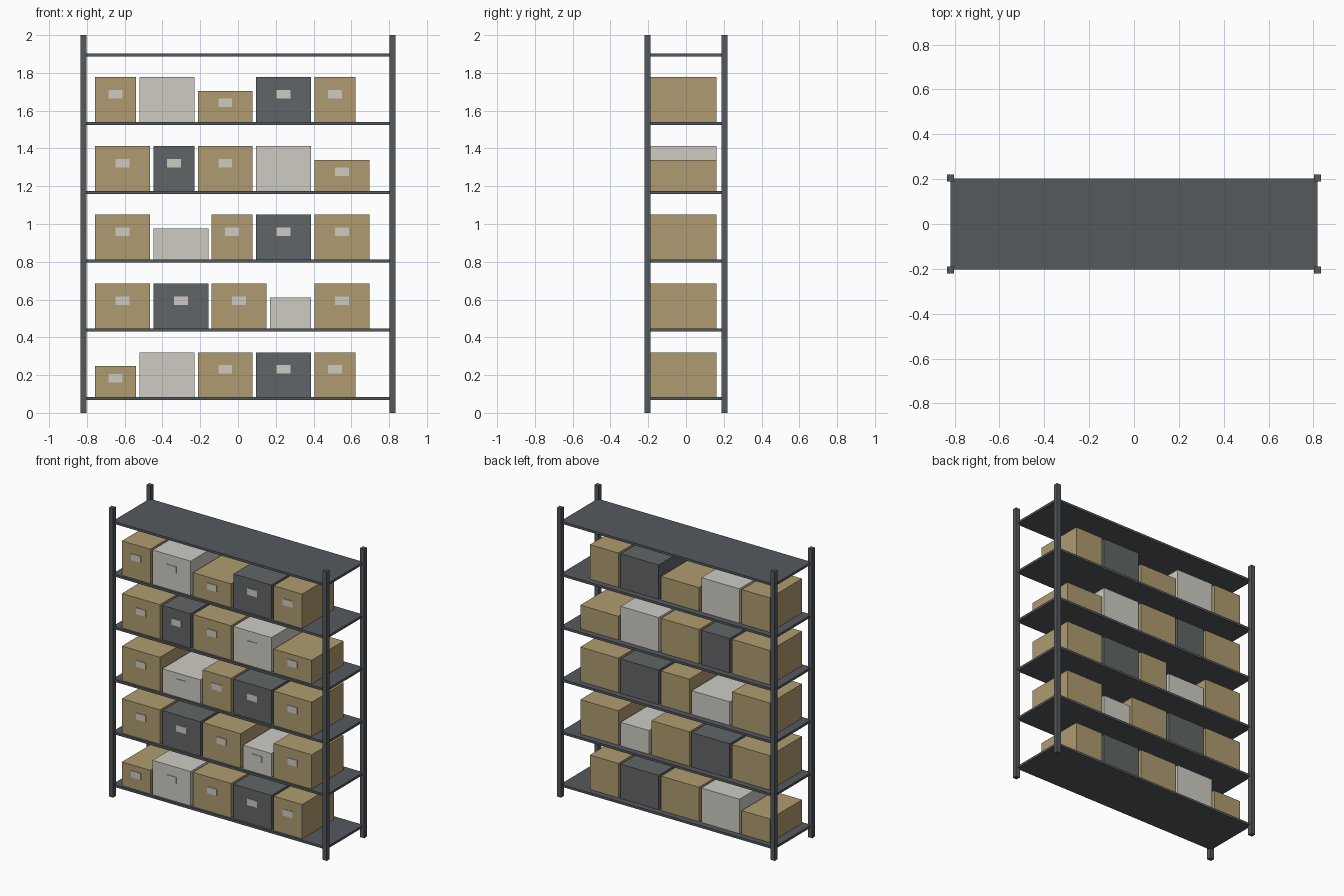
import bpy, bmesh
from mathutils import Matrix, Vector

if "Cube" in bpy.data.objects:
    bpy.data.objects.remove(bpy.data.objects["Cube"])


def material(name, rgb):
    m = bpy.data.materials.new(name)
    m.diffuse_color = (*rgb, 1)
    m.use_nodes = True
    m.node_tree.nodes["Principled BSDF"].inputs["Base Color"].default_value = m.diffuse_color
    return m


STEEL = material("dark steel", (0.09, 0.10, 0.11))
COLOURS = {
    "tan": material("tan card", (0.43, 0.33, 0.16)),
    "white": material("white card", (0.62, 0.60, 0.55)),
    "dark": material("dark card", (0.12, 0.13, 0.135)),
}


def block(name, centre, size, mat):
    bm = bmesh.new()
    bmesh.ops.create_cube(bm, size=1, matrix=Matrix.Translation(Vector(centre)) @ Matrix.Diagonal((*size, 1)))
    mesh = bpy.data.meshes.new(name)
    bm.to_mesh(mesh)
    bm.free()
    mesh.materials.append(mat)
    obj = bpy.data.objects.new(name, mesh)
    bpy.context.collection.objects.link(obj)
    return obj


# Four corner posts
for sx, side in ((-1, "left"), (1, "right")):
    for sy, end in ((-1, "front"), (1, "back")):
        block(f"{end}_{side}_post", (sx * 0.818, sy * 0.205, 1), (0.032, 0.032, 2), STEEL)

# Six evenly spaced shelves
SHELF_Z, STEP, THICK = 0.075, 0.364, 0.016
for i in range(6):
    block(f"shelf_{i + 1}", (0, 0, SHELF_Z + i * STEP), (1.636, 0.406, THICK), STEEL)

# Storage boxes, left to right, bottom row first: W wide, N narrow, s short
ROWS = [
    "Ns tan, W white, W tan, W dark, N tan",
    "W tan, W dark, W tan, Ns white, W tan",
    "W tan, Ws white, N tan, W dark, W tan",
    "W tan, N dark, W tan, W white, Ws tan",
    "N tan, W white, Ws tan, W dark, N tan",
]
FRONT, DEPTH, GAP = -0.188, 0.35, 0.018
for r, row in enumerate(ROWS):
    x = -0.757
    base = SHELF_Z + THICK / 2 + r * STEP
    for c, item in enumerate(row.split(", ")):
        kind, colour = item.split()
        w = 0.291 if kind[0] == "W" else 0.217
        h = 0.164 if "s" in kind else 0.238
        cx = x + w / 2
        block(f"storage_box_{r + 1}_{c + 1}", (cx, FRONT + DEPTH / 2, base + h / 2), (w, DEPTH, h), COLOURS[colour])
        # Label plate on the box front
        block(f"box_label_{r + 1}_{c + 1}", (cx, FRONT - 0.001, base + h * 0.62), (0.074, 0.006, 0.045), COLOURS["white"])
        x += w + GAP
